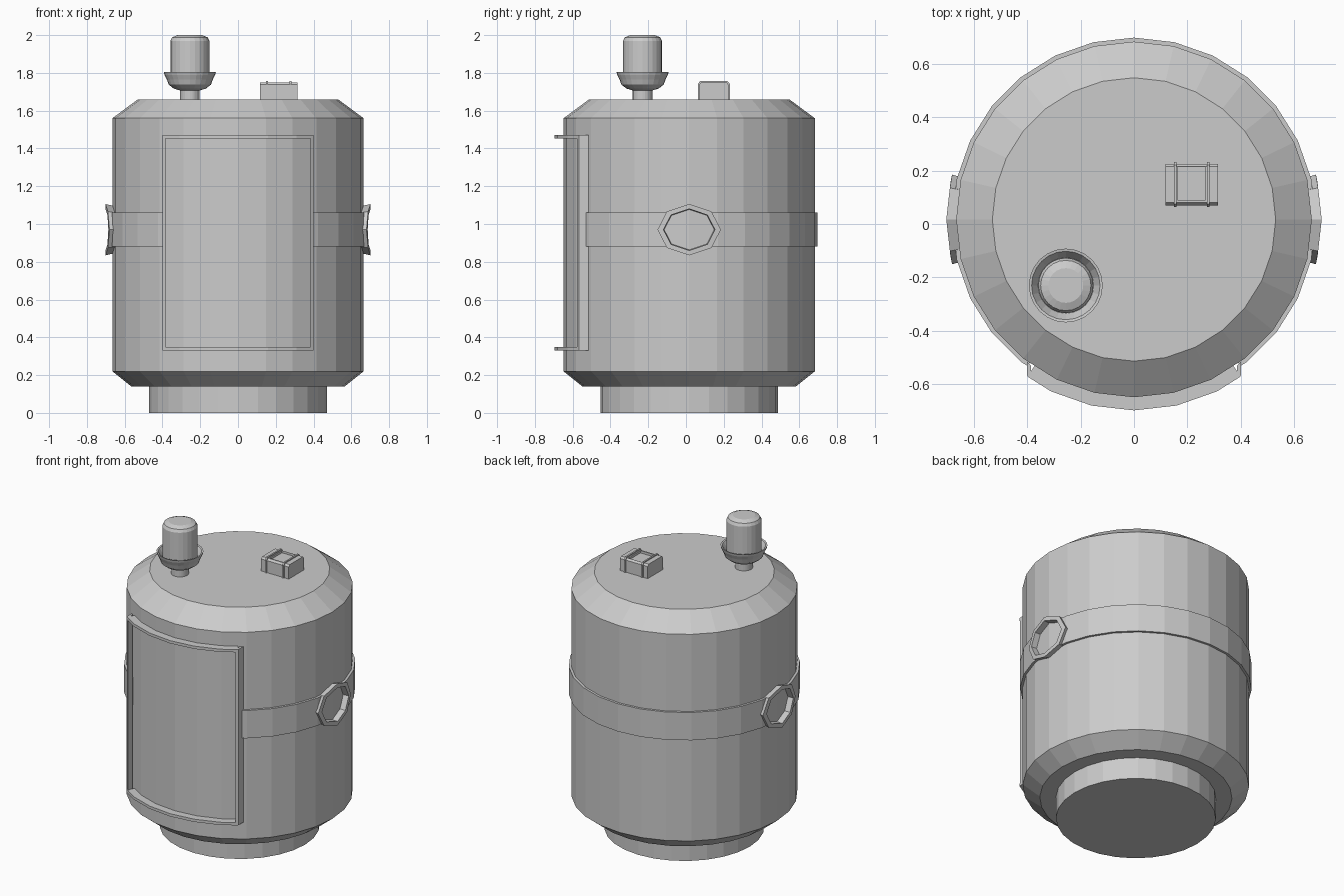
import bpy, bmesh
from math import sin, cos, pi, asin, sqrt
from mathutils import Vector

if "Cube" in bpy.data.objects:
    bpy.data.objects.remove(bpy.data.objects["Cube"])

N = 28          # sides of the tank
CY = 0.017      # tank axis in y


def finish(name, bm):
    bmesh.ops.recalc_face_normals(bm, faces=bm.faces)
    me = bpy.data.meshes.new(name)
    bm.to_mesh(me)
    bm.free()
    ob = bpy.data.objects.new(name, me)
    bpy.context.collection.objects.link(ob)
    return ob


def lathe(name, profile, n, cx, cy):
    """Spin (radius, z) points into a capped solid."""
    bm = bmesh.new()
    rings = [[bm.verts.new((cx + r * cos(2 * pi * i / n), cy + r * sin(2 * pi * i / n), z))
              for i in range(n)] for r, z in profile]
    for a, b in zip(rings, rings[1:]):
        for i in range(n):
            j = (i + 1) % n
            bm.faces.new((a[i], a[j], b[j], b[i]))
    bm.faces.new(rings[0])
    bm.faces.new(rings[-1])
    return finish(name, bm)


def loft(name, sections, closed=False):
    """Join equal cross-sections; cap the ends unless closed."""
    bm = bmesh.new()
    rings = [[bm.verts.new(p) for p in s] for s in sections]
    m = len(rings[0])
    pairs = list(zip(rings, rings[1:])) + ([(rings[-1], rings[0])] if closed else [])
    for a, b in pairs:
        for i in range(m):
            j = (i + 1) % m
            bm.faces.new((a[i], a[j], b[j], b[i]))
    if not closed:
        bm.faces.new(rings[0])
        bm.faces.new(rings[-1])
    return finish(name, bm)


def polar(t):
    """Distance factor of the faceted tank wall at angle t."""
    step = 2 * pi / N
    return cos(step / 2) / cos(t % step - step / 2)


def wall(t, r, z):
    """Point on the faceted wall, t measured from +x."""
    k = r * polar(t)
    return Vector((k * cos(t), CY + k * sin(t), z))


def arc(name, t0, t1, r0, r1, z0, z1):
    """Faceted curved bar between two angles."""
    step = 2 * pi / N
    ts = [t0] + [i * step for i in range(-N, 2 * N) if t0 + .01 < i * step < t1 - .01] + [t1]
    return loft(name, [[wall(t, r0, z0), wall(t, r1, z0), wall(t, r1, z1), wall(t, r0, z1)]
                       for t in ts])


# tank and foot
lathe("tank_body", [(.565, .14), (.665, .22), (.665, 1.56), (.53, 1.66)], N, 0, CY)
lathe("foot", [(.47, 0), (.47, .15)], N, 0, CY)

# belt around the back, from door edge to door edge
half = asin(.4 / .68)
belt = arc("belt", -pi / 2 + half, 3 * pi / 2 - half, .65, .68, .88, 1.06)

# raised door frame on the front
half = asin(.4 / .712)
f = -pi / 2
for nm, z in (("bottom", .33), ("top", 1.452)):
    arc("door_frame_" + nm, f - half, f + half, .65, .714, z, z + .018)
for nm, s in (("left", -1), ("right", 1)):
    xs = (s * .4, s * .385)
    pts = [(xs[0], -.515), (xs[1], -.53), (xs[1], -.577), (xs[0], -.567)]
    loft("door_frame_" + nm, [[(x, y, z) for x, y in pts] for z in (.33, 1.47)])


# octagonal side sockets hugging the tank
def octagon(s, r, hy, hz):
    pts = []
    for i in range(8):
        y = hy * cos(i * pi / 4)
        p = wall(asin(y / r), r, .97 + hz * sin(i * pi / 4))
        pts.append(Vector((s * p.x, p.y, p.z)))
    return pts


for nm, s in (("left", -1), ("right", 1)):
    cutter = loft("socket_cutter_" + nm, [octagon(s, .55, .14, .113), octagon(s, .8, .14, .113)])
    cutter.hide_render = True
    cutter.hide_set(True)
    mod = belt.modifiers.new("socket_hole_" + nm, 'BOOLEAN')
    mod.object = cutter
    mod.operation = 'DIFFERENCE'
    mod.solver = 'EXACT'
    loft("socket_" + nm, [octagon(s, .655, .155, .125), octagon(s, .702, .168, .136),
                          octagon(s, .702, .137, .110), octagon(s, .655, .132, .106)], closed=True)

# vent on the lid: stem, cup and cap
KX, KY = -.255, -.23
lathe("vent_stem", [(.052, 1.65), (.052, 1.72)], 24, KX, KY)
lathe("vent_cup", [(.052, 1.707), (.085, 1.717), (.112, 1.738), (.122, 1.765),
                   (.134, 1.79), (.138, 1.805), (.128, 1.803), (.104, 1.765)], 24, KX, KY)
lathe("vent_cap", [(.103, 1.75), (.103, 1.97), (.094, 1.988), (.065, 2.0)], 24, KX, KY)


# small box on the lid with a recessed top and two straps
def rect(x0, x1, y0, y1, z):
    return [(x0, y0, z), (x1, y0, z), (x1, y1, z), (x0, y1, z)]


loft("lid_box", [rect(.117, .315, .07, .225, 1.65), rect(.117, .315, .07, .225, 1.738),
                 rect(.117, .315, .08, .215, 1.75), rect(.165, .265, .088, .215, 1.75),
                 rect(.165, .265, .088, .215, 1.735)])
outline = [(.063, 1.65), (.063, 1.742), (.075, 1.757), (.22, 1.757), (.232, 1.742), (.232, 1.65)]
for nm, x in (("left", .149), ("right", .273)):
    loft("box_strap_" + nm, [[(a, y, z) for y, z in outline] for a in (x, x + .01)])
